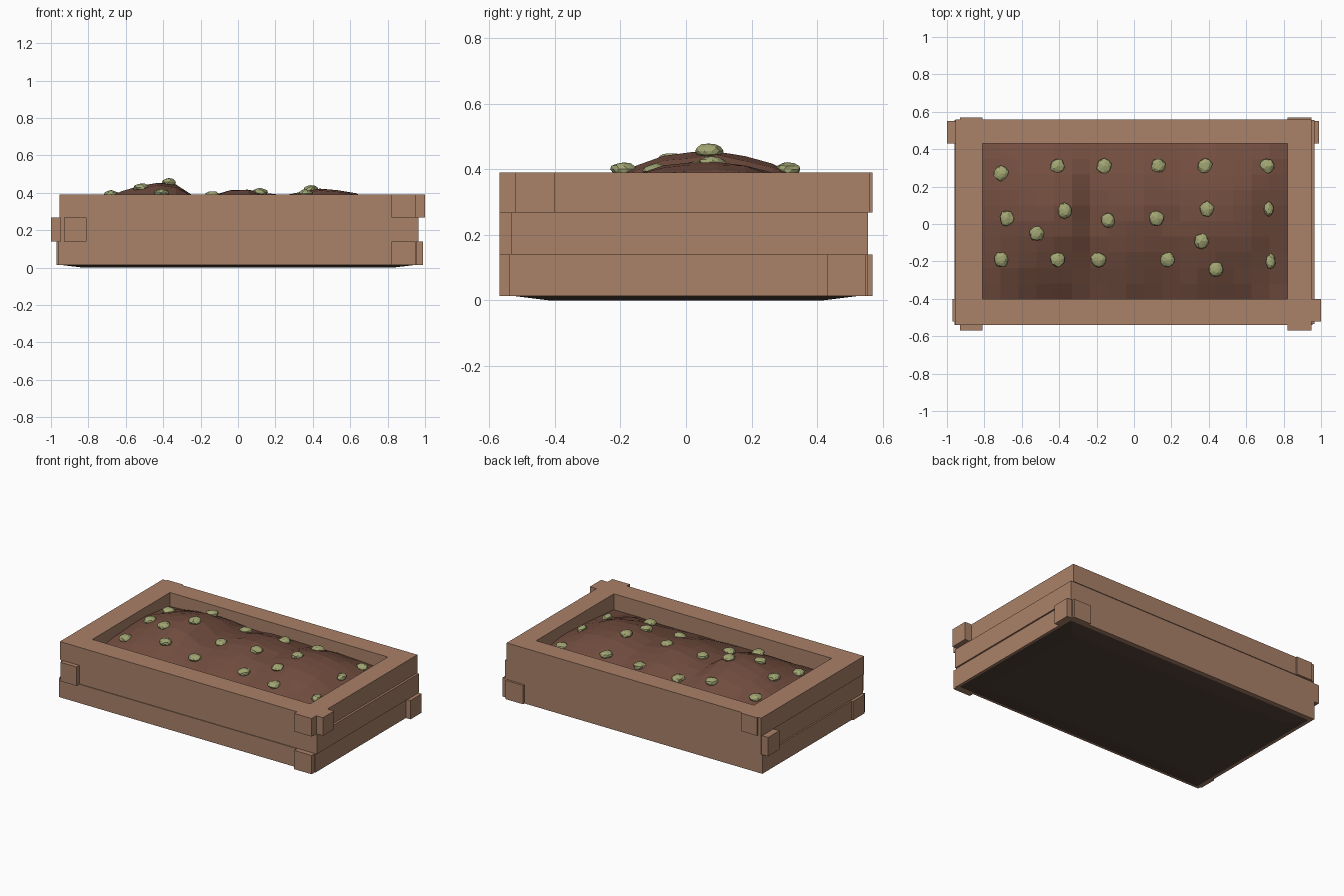
import bpy, bmesh, math, random
from mathutils import Vector, Matrix

if "Cube" in bpy.data.objects:
    bpy.data.objects.remove(bpy.data.objects["Cube"])

random.seed(4)

def material(name, rgb):
    m = bpy.data.materials.new(name)
    m.diffuse_color = (*rgb, 1)
    m.use_nodes = True
    m.node_tree.nodes["Principled BSDF"].inputs["Base Color"].default_value = m.diffuse_color
    return m

WOOD = material("wood", (0.40, 0.22, 0.14))
SOIL = material("soil", (0.17, 0.075, 0.05))
DARK = material("dark_base", (0.085, 0.055, 0.04))
GREEN = material("green", (0.36, 0.38, 0.17))

def finish(bm, name, mat):
    bmesh.ops.recalc_face_normals(bm, faces=bm.faces)
    me = bpy.data.meshes.new(name)
    bm.to_mesh(me)
    bm.free()
    me.materials.append(mat)
    ob = bpy.data.objects.new(name, me)
    bpy.context.collection.objects.link(ob)
    return ob

def box(name, x0, x1, y0, y1, z0, z1, mat=WOOD):
    bm = bmesh.new()
    size = Matrix.Diagonal((x1 - x0, y1 - y0, z1 - z0, 1))
    mid = Matrix.Translation(((x0 + x1) / 2, (y0 + y1) / 2, (z0 + z1) / 2))
    bmesh.ops.create_cube(bm, size=1, matrix=mid @ size)
    return finish(bm, name, mat)

# Three courses of planks: level, bottom, top, outer left/right/front/back
COURSES = [("lower", 0.013, 0.14, -0.96, 0.955, -0.54, 0.555),
           ("middle", 0.14, 0.268, -0.95, 0.965, -0.535, 0.555),
           ("upper", 0.268, 0.39, -0.955, 0.95, -0.54, 0.56)]
for n, z0, z1, l, r, f, b in COURSES:
    box(n + "_front_plank", -0.81, 0.82, f, -0.40, z0, z1)
    box(n + "_back_plank", -0.81, 0.82, 0.43, b, z0, z1)
    box(n + "_left_plank", l, -0.81, f, b, z0, z1)
    box(n + "_right_plank", 0.82, r, f, b, z0, z1)

# Plank ends that stick out past the corners
def end(level, side, x0, x1, y0, y1):
    _, z0, z1 = COURSES[level][:3]
    box(side + "_plank_end", x0, x1, y0, y1, z0, z1)

end(0, "left_front", -0.97, -0.81, -0.52, -0.40)
end(0, "right_back", 0.82, 0.99, 0.43, 0.55)
end(0, "front_right", 0.82, 0.95, -0.57, -0.40)
end(0, "back_right", 0.82, 0.95, 0.43, 0.57)
end(1, "left_back", -1.0, -0.81, 0.43, 0.55)
end(1, "front_left", -0.93, -0.81, -0.57, -0.40)
end(2, "right_front", 0.82, 1.0, -0.52, -0.40)
end(2, "front_right", 0.82, 0.95, -0.57, -0.40)
end(2, "back_left", -0.93, -0.81, 0.43, 0.57)

# Dark underside with sloped edges
bm = bmesh.new()
bmesh.ops.create_cube(bm, size=1)
for v in bm.verts:
    top = v.co.z > 0
    v.co = Vector((v.co.x * (1.91 if top else 1.66), v.co.y * (1.08 if top else 0.84), 0.015 if top else 0))
finish(bm, "underside", DARK)

# Soil: ridge profile along x, falling off to front and back
RIDGE = [(-0.83, 0.32), (-0.69, 0.385), (-0.6, 0.42), (-0.4, 0.462), (-0.33, 0.44), (-0.24, 0.385),
         (-0.1, 0.385), (0, 0.432), (0.12, 0.40), (0.2, 0.385), (0.27, 0.39), (0.38, 0.413),
         (0.45, 0.426), (0.6, 0.412), (0.66, 0.385), (0.83, 0.31)]

def soil_height(x, y):
    ridge = RIDGE[-1][1]
    for (xa, za), (xb, zb) in zip(RIDGE, RIDGE[1:]):
        if xa <= x <= xb:
            ridge = za + (zb - za) * (x - xa) / (xb - xa)
            break
    d = abs(y - 0.07)
    fall = math.cos(math.pi / 2 * min(1, d / (0.43 if y > 0.07 else 0.47)))
    return 0.28 + (ridge - 0.28) * fall

bm = bmesh.new()
bmesh.ops.create_grid(bm, x_segments=17, y_segments=10, size=1)
for v in bm.verts:
    x, y = 0.005 + v.co.x * 0.815, 0.015 + v.co.y * 0.415
    v.co = (x, y, soil_height(x, y) + random.uniform(-0.004, 0.004))
finish(bm, "soil", SOIL)

# Small lumpy sprouts resting on the soil
SPROUTS = [(-0.71, 0.27), (-0.41, 0.31), (-0.16, 0.31), (0.13, 0.31), (0.38, 0.31), (0.71, 0.31),
           (-0.68, 0.03), (-0.52, -0.05), (-0.37, 0.07), (-0.14, 0.02), (0.12, 0.03), (0.39, 0.08),
           (0.36, -0.09), (0.72, 0.08), (-0.71, -0.19), (-0.41, -0.19), (-0.19, -0.19), (0.18, -0.19),
           (0.44, -0.24), (0.73, -0.2)]
for i, (x, y) in enumerate(SPROUTS):
    bm = bmesh.new()
    bmesh.ops.create_icosphere(bm, subdivisions=2, radius=1)
    w = 0.026 if x > 0.71 else 0.039
    for v in bm.verts:
        k = random.uniform(0.9, 1.1)
        v.co = (x + v.co.x * w * k, y + v.co.y * 0.041 * k,
                soil_height(x, y) + 0.004 + v.co.z * 0.022 * k)
    finish(bm, f"sprout_{i + 1}", GREEN)
